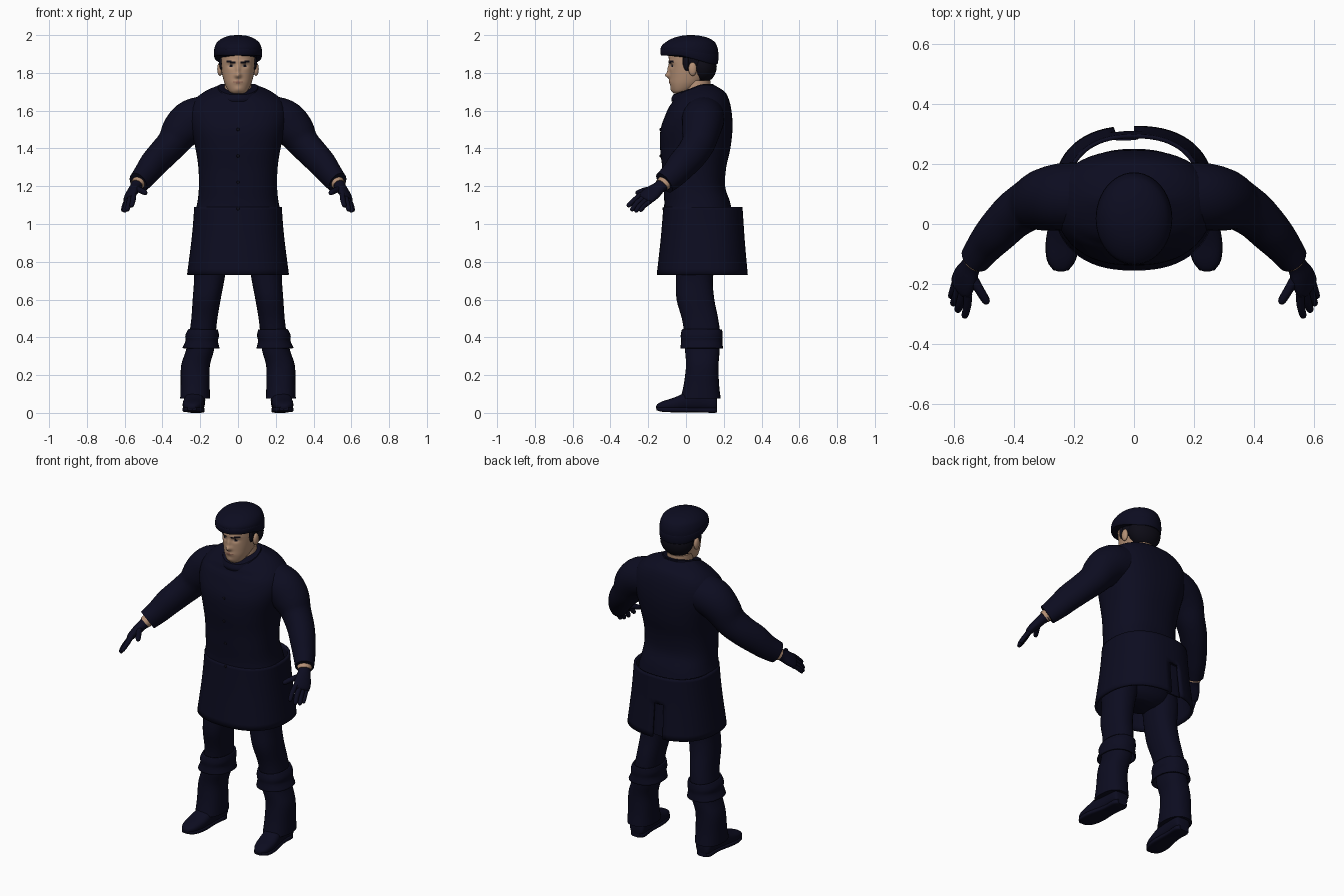
import bpy, bmesh, math
from mathutils import Vector


def material(name, col):
    m = bpy.data.materials.new(name)
    m.diffuse_color = (*col, 1)
    return m


NAVY = material("navy_cloth", (0.0037, 0.0037, 0.0145))
HAIR = material("dark_hair", (0.004, 0.0035, 0.008))
SKIN = material("skin", (0.46, 0.28, 0.18))
LIP = material("lips", (0.30, 0.14, 0.10))
EYE = material("eye_white", (0.35, 0.30, 0.27))


def spline(rows, steps):
    """Catmull-Rom resampling of equal-length tuples."""
    r = [Vector(p) for p in rows]
    out = []
    for i in range(len(r) - 1):
        a, b, c, d = r[max(i - 1, 0)], r[i], r[i + 1], r[min(i + 2, len(r) - 1)]
        for k in range(steps):
            t = k / steps
            out.append(0.5 * (2 * b + (c - a) * t + (2 * a - 5 * b + 4 * c - d) * t * t
                              + (3 * b - a - 3 * c + d) * t ** 3))
    return out + [r[-1]]


def loft(name, rows, mat, n=28, steps=4, ref=(1, 0, 0), axis=None, power=2.0,
         caps=True, mirror=False, warp=None, thick=0, sharp=40):
    """Skin of ellipses; each row is x, y, z, radius along ref, other radius."""
    rows = spline(rows, steps)
    ctr = [Vector(r[:3]) for r in rows]
    bm = bmesh.new()
    rings = []
    for i, r in enumerate(rows):
        t = Vector(axis) if axis else ctr[min(i + 1, len(ctr) - 1)] - ctr[max(i - 1, 0)]
        t.normalize()
        u = Vector(ref)
        u = (u - t * u.dot(t)).normalized()
        v = t.cross(u)
        ring = []
        for k in range(n):
            a = 2 * math.pi * k / n
            c, s = math.cos(a), math.sin(a)
            c = math.copysign(abs(c) ** (2 / power), c)
            s = math.copysign(abs(s) ** (2 / power), s)
            p = ctr[i] + u * c * r[3] + v * s * r[4]
            ring.append(bm.verts.new(warp(p) if warp else p))
        rings.append(ring)
    for a, b in zip(rings, rings[1:]):
        for k in range(n):
            j = (k + 1) % n
            bm.faces.new((a[k], a[j], b[j], b[k]))
    if caps:
        bm.faces.new(rings[0][::-1])
        bm.faces.new(rings[-1])
    me = bpy.data.meshes.new(name)
    bm.to_mesh(me)
    bm.free()
    ob = bpy.data.objects.new(name, me)
    bpy.context.collection.objects.link(ob)
    me.materials.append(mat)
    bpy.ops.object.select_all(action='DESELECT')
    ob.select_set(True)
    bpy.context.view_layer.objects.active = ob
    bpy.ops.object.shade_smooth_by_angle(angle=math.radians(sharp))
    if thick:
        m = ob.modifiers.new("thickness", 'SOLIDIFY')
        m.thickness, m.offset = thick, -1
    if mirror:
        ob.modifiers.new("mirror", 'MIRROR')
    return ob


def stack(name, rows, mat, cx=0, **kw):
    """Horizontal slices: z, half width, front y, back y, (centre x)."""
    rows = [(r[4] if len(r) > 4 else cx, (r[2] + r[3]) / 2, r[0], r[1], (r[3] - r[2]) / 2)
            for r in rows]
    return loft(name, rows, mat, axis=(0, 0, 1), **kw)


def blob(name, c, r, mat, mirror=False):
    rows = []
    for i in range(13):
        a = math.pi * i / 12
        s = max(math.sin(a), 0.02)
        rows.append((c[0], c[1], c[2] - r[2] * math.cos(a), r[0] * s, r[1] * s))
    return loft(name, rows, mat, n=24, steps=1, axis=(0, 0, 1), mirror=mirror)


# ---- coat body, neckline lower at the front
def neckline(p):
    w = max(0, p.z - 1.62) / 0.11
    return Vector((p.x, p.y, p.z - 0.05 * w * max(0, min(1, (0.08 - p.y) / 0.14))))


stack("coat_body", [(1.03, .222, -.113, .25), (1.06, .227, -.117, .245), (1.12, .214, -.115, .232),
      (1.2, .207, -.12, .207), (1.3, .21, -.126, .213), (1.4, .225, -.137, .235),
      (1.5, .25, -.135, .246), (1.58, .262, -.108, .243), (1.65, .238, -.078, .23),
      (1.70, .18, -.066, .205), (1.735, .105, -.05, .15)], NAVY, n=48, power=2.4, warp=neckline)
stack("collar", [(1.67, .12, -.075, .165), (1.70, .116, -.078, .16), (1.74, .104, -.068, .145)],
      NAVY, n=40, warp=neckline, thick=.018)

# ---- coat skirt: open shell with a vent at the back
skirt = stack("coat_skirt", [(1.09, .218, -.106, .285), (1.0, .224, -.113, .291),
              (.9, .234, -.122, .298), (.73, .256, -.141, .313)],
              NAVY, n=64, power=2.4, caps=False, thick=.014)
bm = bmesh.new()
bm.from_mesh(skirt.data)
vent = [f for f in bm.faces if f.calc_center_median().y > .2 and f.calc_center_median().z < .92
        and -.06 < f.calc_center_median().x < 0]
bmesh.ops.delete(bm, geom=vent, context='FACES')
bm.to_mesh(skirt.data)
bm.free()
loft("vent_flap", [(-.035, .283, .93, .05, .005), (-.035, .294, .735, .05, .005)], NAVY,
     axis=(0, 0, 1), n=12, steps=1)
for z in (1.5, 1.36, 1.22, 1.08):
    y = -.138 if z > 1.3 else -.123
    blob("coat_button", (.0, y + .003, z), (.008, .005, .008), HAIR)

# ---- sleeves and gloves
loft("sleeve", [(.15, .095, 1.57, .11, .11), (.24, .09, 1.55, .112, .112), (.30, .08, 1.495, .102, .105),
     (.345, .066, 1.43, .09, .084), (.40, .03, 1.37, .084, .076), (.45, -.02, 1.315, .08, .07),
     (.49, -.065, 1.262, .07, .062), (.528, -.115, 1.218, .062, .052)],
     NAVY, ref=(.4, -.7, .1), mirror=True)
loft("wrist", [(.51, -.09, 1.24, .045, .04), (.537, -.128, 1.205, .04, .034)], SKIN,
     ref=(-.45, -.7, .3), mirror=True, steps=1)
SPREAD = (-.45, -.7, .3)
loft("glove_palm", [(.53, -.118, 1.212, .04, .035), (.543, -.14, 1.195, .036, .028),
     (.56, -.175, 1.168, .048, .026), (.576, -.21, 1.14, .048, .02), (.581, -.22, 1.13, .03, .012)],
     NAVY, ref=SPREAD, mirror=True, n=20)
FINGERS = [("index", (.553, -.235, 1.157), (.555, -.272, 1.128), (.563, -.304, 1.098), .0135),
           ("middle", (.568, -.222, 1.143), (.578, -.262, 1.108), (.586, -.285, 1.077), .014),
           ("ring", (.580, -.207, 1.13), (.593, -.243, 1.098), (.601, -.264, 1.07), .0135),
           ("little", (.591, -.188, 1.122), (.602, -.218, 1.098), (.609, -.24, 1.073), .012),
           ("thumb", (.54, -.175, 1.185), (.515, -.218, 1.178), (.492, -.256, 1.165), .0155)]
for nm, a, b, c, r in FINGERS:
    tip = Vector(c) + (Vector(c) - Vector(b)).normalized() * r * .7
    loft("glove_" + nm, [(*a, r * 1.1, r * 1.1), (*b, r, r), (*c, r * .85, r * .85),
         (*tip, r * .3, r * .3)], NAVY, ref=SPREAD, n=12, mirror=True, steps=3)

# ---- trousers
stack("trouser_seat", [(1.04, .18, -.07, .2), (.9, .185, -.07, .19), (.8, .165, -.06, .16),
      (.76, .08, -.03, .12)], NAVY, power=2.4)
stack("trouser_leg", [(.95, .085, -.06, .17, .11), (.8, .088, -.055, .155, .145),
      (.7, .08, -.053, .142, .153), (.6, .074, -.05, .15, .166), (.5, .069, -.022, .17, .178),
      (.42, .070, -.01, .18, .188), (.33, .074, -.005, .178, .202), (.25, .076, .0, .172, .225),
      (.15, .077, -.012, .175, .227), (.075, .079, -.03, .184, .227)], NAVY, mirror=True, power=2.3)
# bunched cloth round the knee
stack("knee_pad", [(.44, .068, -.012, .181, .185), (.41, .079, -.018, .184, .19),
      (.38, .076, -.016, .182, .192), (.34, .089, -.02, .186, .196)], NAVY, caps=False,
      thick=.01, mirror=True, power=2.3)

# ---- shoes: slices from heel to toe
loft("shoe_upper", [(.222, .165, .05, .03, .028), (.222, .15, .06, .047, .052), (.224, .08, .075, .05, .065),
     (.230, .01, .062, .053, .052), (.237, -.06, .046, .056, .036), (.242, -.12, .038, .046, .025),
     (.243, -.15, .032, .026, .016), (.243, -.158, .03, .01, .006)], NAVY, axis=(0, -1, 0),
     power=2.5, mirror=True)
loft("shoe_sole", [(.222, .165, .016, .03, .014), (.222, .14, .015, .046, .015),
     (.226, .06, .016, .044, .013), (.236, -.05, .017, .057, .014), (.242, -.12, .018, .048, .013),
     (.243, -.155, .022, .024, .009)], NAVY, axis=(0, -1, 0), power=4, mirror=True)


# ---- head: features pushed out of the surface, colours set by position
def gauss(x, z, sx, sz):
    return math.exp(-(x / sx) ** 2 - (z / sz) ** 2)


def face_shape(p):
    q = p.copy()
    if p.y < 0:
        ax = abs(p.x)
        q.y -= .021 * gauss(p.x, p.z - 1.786, .016, .014) + .012 * gauss(p.x, p.z - 1.815, .011, .025)
        q.y += .009 * gauss(ax - .036, p.z - 1.838, .018, .012)
        q.y -= .005 * gauss(p.x, p.z - 1.752, .025, .010) + .005 * gauss(p.x, p.z - 1.712, .02, .014)
        q.y -= .004 * gauss(ax - .035, p.z - 1.86, .03, .008)
    return q


head = stack("head", [(1.69, .03, -.062, .0), (1.705, .05, -.074, .03), (1.74, .069, -.084, .085),
             (1.78, .081, -.086, .12), (1.82, .089, -.087, .14), (1.86, .093, -.09, .15),
             (1.90, .093, -.09, .15), (1.95, .08, -.07, .13)], SKIN, n=144, steps=8,
             power=2.15, warp=face_shape, sharp=60)
for m in (HAIR, LIP, EYE):
    head.data.materials.append(m)
for f in head.data.polygons:
    x, y, z = f.center
    ax = abs(x)
    if y < 0:
        if .013 < ax < .062 and abs(z - 1.853 - .12 * min(ax, .045)) < .0055:
            f.material_index = 1                      # brows
        elif abs(ax - .036) < .016 and abs(z - 1.837) < .0055 * (1.3 - abs(ax - .036) / .016):
            f.material_index = 1 if abs(ax - .036) < .007 or z > 1.839 else 3   # eyes
        elif ax < .027 and abs(z - 1.752) < .006 - .1 * ax:
            f.material_index = 2                      # mouth
    if (y > -.02 and z > 1.845) or (y > .0 and z > 1.81) or (y > .07 and z > 1.75):
        f.material_index = 1                          # hairline
stack("neck", [(1.60, .08, -.03, .13), (1.68, .074, -.02, .128), (1.76, .07, -.005, .13)], SKIN)
blob("ear", (.096, .035, 1.82), (.014, .022, .036), SKIN, mirror=True)
blob("back_hair", (0, .088, 1.835), (.099, .075, .088), HAIR)
blob("sideburn", (.088, .0, 1.855), (.012, .016, .04), HAIR, mirror=True)


# ---- soft cap, dropping lower at the back
def cap_tilt(p):
    low = max(0, min(1, (1.96 - p.z) / .06))
    return Vector((p.x, p.y, p.z - .045 * low * max(0, min(1, (p.y + .03) / .16))))


stack("cap", [(1.897, .105, -.11, .15), (1.899, .121, -.130, .165), (1.915, .126, -.134, .17),
      (1.94, .124, -.131, .169), (1.965, .108, -.104, .15), (1.985, .08, -.066, .118),
      (1.997, .042, -.02, .07), (2.0, .006, .018, .03)], NAVY, n=48, warp=cap_tilt)
stack("cap_band", [(1.893, .122, -.131, .166), (1.90, .126, -.135, .170), (1.922, .1275, -.136, .172),
      (1.927, .124, -.132, .168)], NAVY, n=48, steps=2, warp=cap_tilt)
